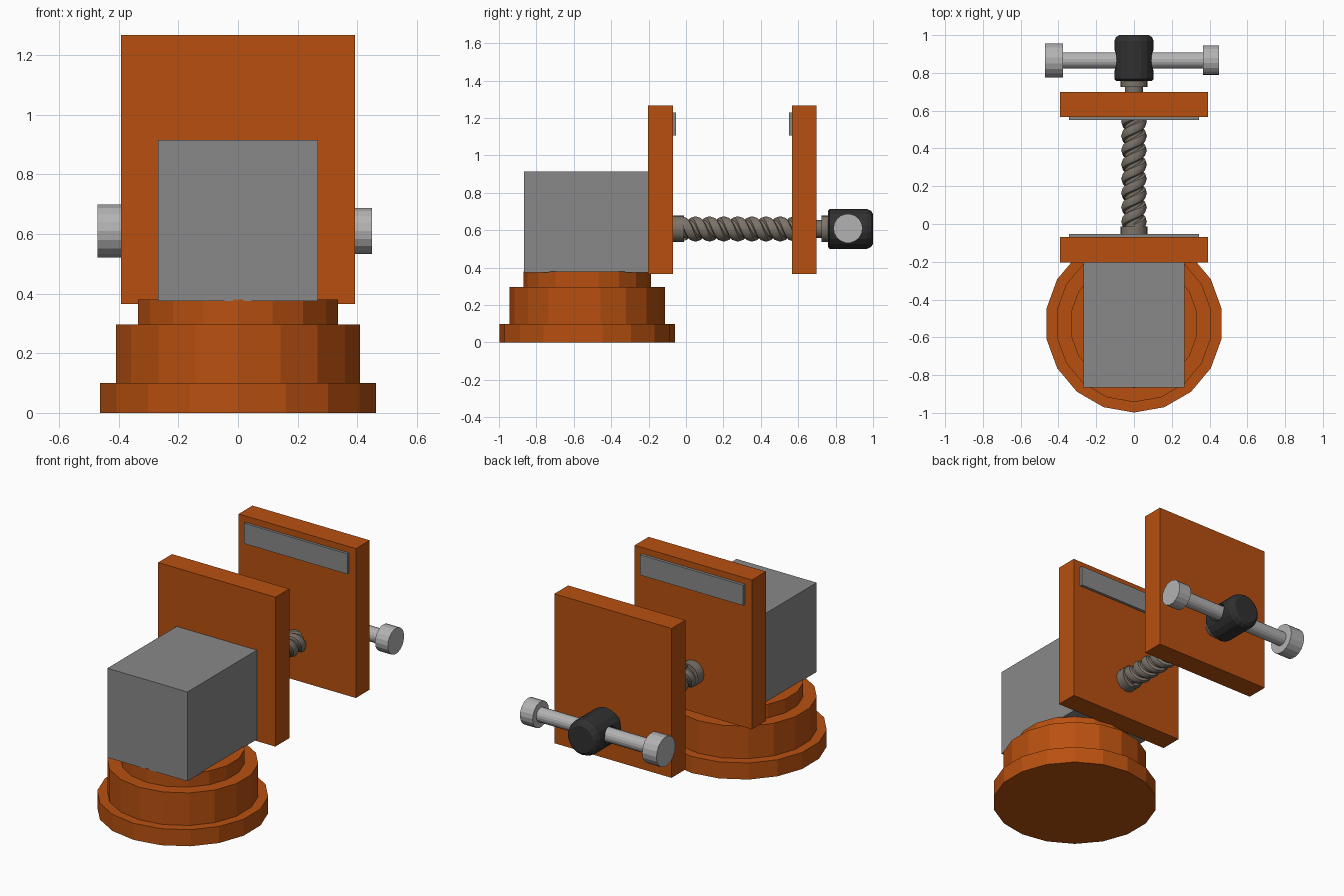
import bpy, bmesh
from math import pi, sin, cos
from mathutils import Matrix, Vector

if "Cube" in bpy.data.objects:
    bpy.data.objects.remove(bpy.data.objects["Cube"])


def material(name, *rgb):
    m = bpy.data.materials.new(name)
    m.diffuse_color = (*rgb, 1)
    m.use_nodes = True
    m.node_tree.nodes["Principled BSDF"].inputs["Base Color"].default_value = m.diffuse_color
    return m


ORANGE = material("orange_paint", 0.48, 0.08, 0.005)
GREY = material("grey_metal", 0.25, 0.25, 0.25)
BRIGHT = material("bright_steel", 0.45, 0.45, 0.45)
SCREW = material("screw_steel", 0.2, 0.17, 0.14)
DARK = material("dark_metal", 0.03, 0.03, 0.03)

AXIS = {"X": Matrix.Rotation(pi / 2, 4, "Y"),
        "Y": Matrix.Rotation(-pi / 2, 4, "X"),
        "Z": Matrix.Identity(4)}


def finish(name, bm, mat, smooth=False):
    bmesh.ops.recalc_face_normals(bm, faces=bm.faces)
    me = bpy.data.meshes.new(name)
    bm.to_mesh(me)
    bm.free()
    ob = bpy.data.objects.new(name, me)
    bpy.context.collection.objects.link(ob)
    if mat:
        me.materials.append(mat)
    if smooth:
        bpy.ops.object.select_all(action="DESELECT")
        ob.select_set(True)
        bpy.context.view_layer.objects.active = ob
        bpy.ops.object.shade_smooth_by_angle(angle=0.7)
    return ob


def box(name, lo, hi, mat):
    lo, hi = Vector(lo), Vector(hi)
    bm = bmesh.new()
    bmesh.ops.create_cube(bm, size=1, matrix=Matrix.Translation((lo + hi) / 2)
                          @ Matrix.Diagonal((*(hi - lo), 1)))
    return finish(name, bm, mat)


def skin(bm, rings):
    """Joins rings of vertices and caps both ends."""
    n = len(rings[0])
    for a, b in zip(rings, rings[1:]):
        for i in range(n):
            j = (i + 1) % n
            bm.faces.new((a[i], a[j], b[j], b[i]))
    bm.faces.new(rings[0])
    bm.faces.new(rings[-1])


def lathe(name, profile, centre, axis, mat, sides=18, smooth=False):
    """Turns (radius, height) points round an axis."""
    bm = bmesh.new()
    m = Matrix.Translation(centre) @ AXIS[axis]
    rings = []
    for r, h in profile:
        angles = [2 * pi * i / sides - pi / 2 for i in range(sides)]
        rings.append([bm.verts.new(m @ Vector((r * cos(a), r * sin(a), h))) for a in angles])
    skin(bm, rings)
    return finish(name, bm, mat, smooth)


# Stepped 18-sided base and the anvil block on it
lathe("base", [(0.47, 0), (0.47, 0.1), (0.415, 0.1), (0.415, 0.297),
               (0.34, 0.297), (0.34, 0.38)], (0, -0.528, 0), "Z", ORANGE)
box("anvil_block", (-0.268, -0.865, 0.375), (0.268, -0.203, 0.915), GREY)

# Jaws with their gripping plates
for name, y0, y1, p0, p1 in (("fixed", -0.203, -0.07, -0.072, -0.053),
                             ("sliding", 0.566, 0.698, 0.551, 0.568)):
    box(name + "_jaw", (-0.392, y0, 0.365), (0.392, y1, 1.268), ORANGE)
    box(name + "_jaw_plate", (-0.345, p0, 1.107), (0.345, p1, 1.23), GREY)

# Screw core with a collar at each end
SZ = 0.607
lathe("screw_core", [(0.071, -0.08), (0.071, -0.012), (0.048, -0.012), (0.048, 0.725),
                     (0.071, 0.725), (0.071, 0.77)], (0, 0, SZ), "Y", SCREW, 24, True)

# Two-start right-hand thread
bm = bmesh.new()
LEAD, START, END, TURN, SECTION = 0.151, -0.025, 0.61, 24, 8
for start in (0, pi):
    rings = []
    for k in range(int((END - START) / LEAD * TURN) + 1):
        a = 2 * pi * k / TURN
        y = START + LEAD * k / TURN
        a += start
        # right-handed about +y
        out = Vector((sin(a), 0, cos(a)))
        ring = []
        for s in range(SECTION):
            t = 2 * pi * s / SECTION
            p = out * (0.043 + 0.025 * cos(t)) + Vector((0, y + 0.032 * sin(t), SZ))
            ring.append(bm.verts.new(p))
        rings.append(ring)
    skin(bm, rings)
finish("screw_thread", bm, SCREW, True)

# Handle hub with a countersunk cross hole
HY, HZ = 0.866, 0.61
hub = lathe("handle_hub", [(0.095, 0.758), (0.106, 0.768), (0.106, 0.968), (0.097, 0.989),
                           (0.08, 1.0)], (0, 0, SZ), "Y", DARK)
cutter = lathe("hub_cutter", [(0.07, -0.115), (0.042, -0.08), (0.042, 0.08), (0.07, 0.115)],
               (0, HY, HZ), "X", None, 16)
cutter.hide_render = True
cutter.hide_viewport = True
cut = hub.modifiers.new("cross_hole", "BOOLEAN")
cut.operation, cut.solver, cut.object = "DIFFERENCE", "EXACT", cutter

# Sliding handle bar with its two end caps
lathe("handle_bar", [(0.043, -0.38), (0.043, 0.37)], (0, HY, HZ), "X", BRIGHT)
lathe("handle_cap_left", [(0.09, -0.472), (0.09, -0.376)], (0, HY, HZ), "X", BRIGHT)
lathe("handle_cap_right", [(0.078, 0.365), (0.078, 0.45)], (0, HY, HZ), "X", BRIGHT)
